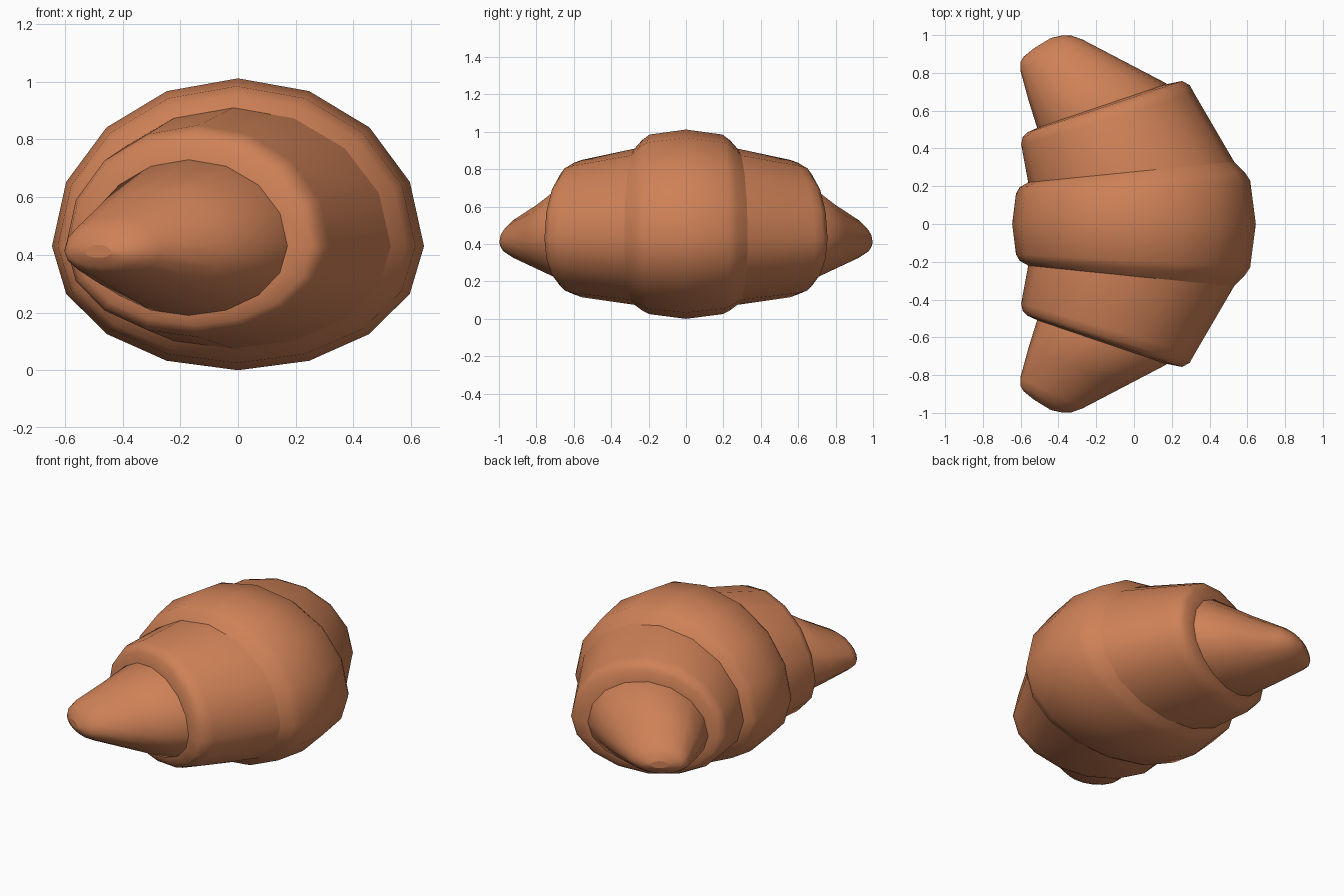
import bpy, bmesh, math
from mathutils import Vector

SIDES = 16
crust = bpy.data.materials.new("baked crust")
crust.diffuse_color = (0.62, 0.22, 0.095, 1)


def loft(name, sections, flip=1):
    """Loft egg-shaped rings: (inner x, inner y, outer x, outer y, bottom z, widest z, top z)."""
    bm = bmesh.new()
    rings = []
    for x0, y0, x1, y1, zb, zm, zt in sections:
        ring = []
        for i in range(SIDES):
            a = 2 * math.pi * i / SIDES
            c, s = math.cos(a), math.sin(a)
            k = (1 + c) / 2
            z = zm + s * ((zt - zm) if s > 0 else (zm - zb))
            ring.append(bm.verts.new(Vector((x0 + (x1 - x0) * k, flip * (y0 + (y1 - y0) * k), z))))
        rings.append(ring)
    for r, q in zip(rings, rings[1:]):
        for i in range(SIDES):
            j = (i + 1) % SIDES
            bm.faces.new((r[i], r[j], q[j], q[i]))
    bm.faces.new(rings[0])
    bm.faces.new(rings[-1])
    bmesh.ops.recalc_face_normals(bm, faces=bm.faces)
    for f in bm.faces:
        f.smooth = len(f.verts) == 4
    me = bpy.data.meshes.new(name)
    bm.to_mesh(me)
    bm.free()
    me.materials.append(crust)
    ob = bpy.data.objects.new(name, me)
    bpy.context.collection.objects.link(ob)
    return ob


# Middle roll, symmetric front to back
half = [(-0.56, 0.22, 0.53, 0.33, 0.075, 0.43, 0.91),
        (-0.605, 0.195, 0.585, 0.275, 0.045, 0.43, 0.955),
        (-0.625, 0.16, 0.615, 0.23, 0.025, 0.43, 0.985)]
mirrored = [(a, -b, c, -d, e, f, g) for a, b, c, d, e, f, g in reversed(half)]
loft("middle_roll", half + [(-0.645, 0, 0.645, 0, 0.0, 0.43, 1.012)] + mirrored)

# Side rolls and pointed ends, mirrored
side = [(-0.54, 0.14, 0.56, 0.27, 0.07, 0.43, 0.915),
        (-0.56, 0.22, 0.53, 0.33, 0.075, 0.43, 0.91),
        (-0.597, 0.42, 0.32, 0.69, 0.115, 0.43, 0.85),
        (-0.59, 0.46, 0.295, 0.735, 0.13, 0.43, 0.835),
        (-0.565, 0.485, 0.255, 0.757, 0.155, 0.43, 0.80),
        (-0.51, 0.51, 0.17, 0.74, 0.19, 0.43, 0.73)]
tip = [(-0.49, 0.46, 0.19, 0.68, 0.20, 0.43, 0.72),
       (-0.513, 0.51, 0.17, 0.745, 0.19, 0.43, 0.73),
       (-0.56, 0.66, -0.05, 0.86, 0.255, 0.42, 0.625),
       (-0.602, 0.815, -0.27, 0.975, 0.32, 0.415, 0.535),
       (-0.602, 0.855, -0.33, 0.997, 0.34, 0.412, 0.50),
       (-0.585, 0.885, -0.38, 0.998, 0.36, 0.41, 0.47),
       (-0.53, 0.93, -0.44, 0.985, 0.39, 0.41, 0.435)]
for label, flip in (("back", 1), ("front", -1)):
    loft(label + "_side_roll", side, flip)
    loft(label + "_pointed_end", tip, flip)
